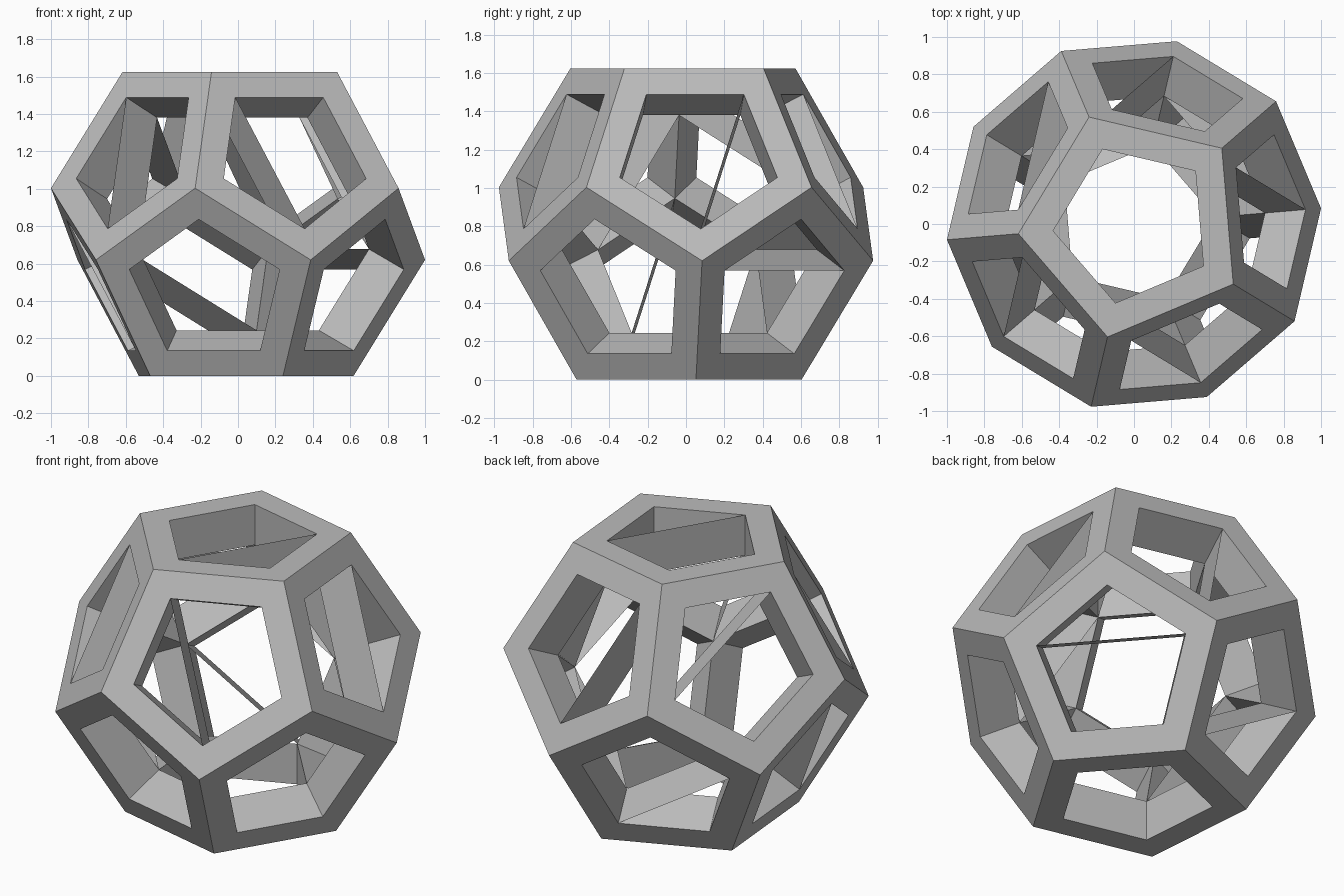
import bpy
import bmesh
from math import cos, sin, radians, sqrt
from mathutils import Vector

old = bpy.data.objects.get("Cube")
if old:
    bpy.data.objects.remove(old)

PHI = (1 + sqrt(5)) / 2
TURN = 40.8                              # heading of the first top corner
R_MID = 1 / cos(radians(4.8))            # radius of the two middle corner rings
R_CAP = R_MID / PHI                      # radius of the top and bottom rings
INR = R_CAP * PHI ** 2 / 2               # distance from centre to a face
Z_MID = INR * (sqrt(5) - 2)
INNER = 0.7                              # opening size relative to its face

grey = bpy.data.materials.new("plain grey")
grey.use_nodes = True
grey.diffuse_color = (0.5, 0.5, 0.5, 1)
grey.node_tree.nodes["Principled BSDF"].inputs["Base Color"].default_value = (0.5, 0.5, 0.5, 1)


def ring(radius, z, start):
    return [Vector((radius * cos(radians(start + 72 * k)),
                    radius * sin(radians(start + 72 * k)), z)) for k in range(5)]


# Four rings of corners: top, upper middle, lower middle, bottom
corners = {"T": ring(R_CAP, INR, TURN), "M": ring(R_MID, Z_MID, TURN),
           "L": ring(R_MID, -Z_MID, TURN - 36), "B": ring(R_CAP, -INR, TURN - 36)}


def corner(key):
    return corners[key[0]][int(key[1])]


# Twelve pentagons, each a loop of corner names
pentagons = {"top": [f"T{k}" for k in range(5)],
             "bottom": [f"B{k}" for k in range(5)]}
for k in range(5):
    n, p = (k + 1) % 5, (k - 1) % 5
    pentagons[f"upper{k}"] = [f"T{p}", f"M{p}", f"L{k}", f"M{k}", f"T{k}"]
    pentagons[f"lower{k}"] = [f"B{k}", f"B{n}", f"L{n}", f"M{k}", f"L{k}"]


def centre(face):
    return sum((corner(c) for c in pentagons[face]), Vector()) / 5


def inner_point(key):
    return corner(key) * INNER


def hole_point(face, key):
    return inner_point(key) + centre(face) * (1 - INNER)


def add_face(bm, points, facing):
    f = bm.faces.new([bm.verts.new(p) for p in points])
    f.normal_update()
    if f.normal.dot(facing) < 0:
        f.normal_flip()


def finish(bm, name):
    bmesh.ops.remove_doubles(bm, verts=bm.verts, dist=0.0005)
    bmesh.ops.translate(bm, verts=bm.verts, vec=(0, 0, INR))
    mesh = bpy.data.meshes.new(name)
    bm.to_mesh(mesh)
    bm.free()
    mesh.materials.append(grey)
    bpy.context.collection.objects.link(bpy.data.objects.new(name, mesh))


# Frame: flat border of every pentagon plus the straight walls of its opening
bm = bmesh.new()
for face, loop in pentagons.items():
    out = centre(face)
    for a, b in zip(loop, loop[1:] + loop[:1]):
        ha, hb = hole_point(face, a), hole_point(face, b)
        add_face(bm, [corner(a), corner(b), hb, ha], out)
        add_face(bm, [ha, hb, inner_point(b), inner_point(a)], out - (ha + hb) / 2)
finish(bm, "pentagon_frame")

# Thin webs running corner to corner across some openings
webs = [("top", "T3", "T0"),
        ("upper0", "T0", "L0"), ("upper1", "T1", "L1"), ("upper2", "T2", "M1"),
        ("upper3", "T2", "L3"), ("upper4", "T3", "L4"),
        ("lower0", "L0", "L1"), ("lower1", "L2", "B1"), ("lower2", "B3", "M2")]
bm = bmesh.new()
for face, a, b in webs:
    ha, hb = hole_point(face, a), hole_point(face, b)
    add_face(bm, [ha, hb, inner_point(b), inner_point(a)], centre(face) - (ha + hb) / 2)
finish(bm, "diagonal_webs")
